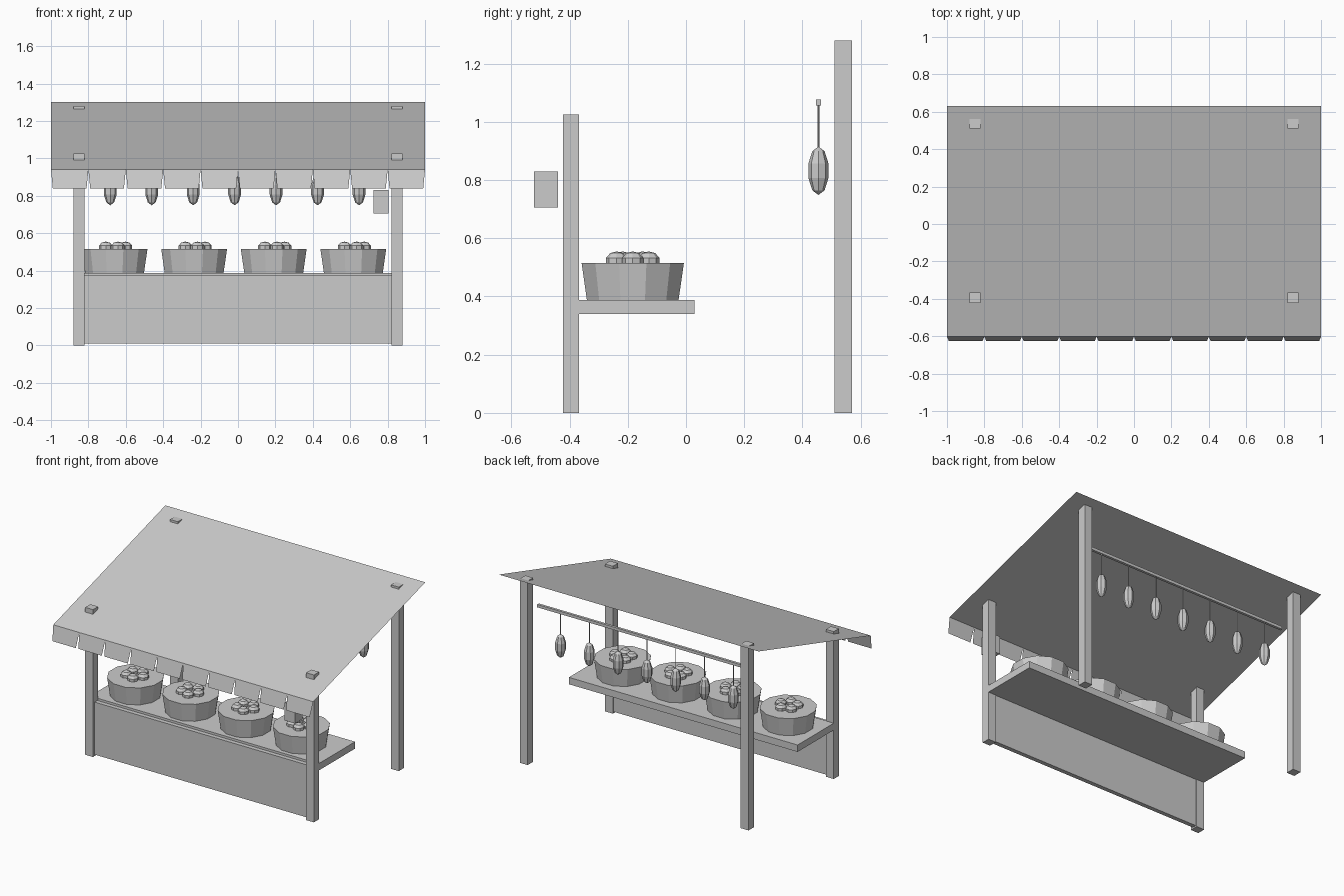
import bpy, bmesh
from math import pi, cos, sin
from mathutils import Matrix

if "Cube" in bpy.data.objects:
    bpy.data.objects.remove(bpy.data.objects["Cube"])


def finish(name, bm):
    me = bpy.data.meshes.new(name)
    bm.to_mesh(me)
    bm.free()
    ob = bpy.data.objects.new(name, me)
    bpy.context.collection.objects.link(ob)
    return ob


def box(name, x0, x1, y0, y1, z0, z1):
    bm = bmesh.new()
    m = Matrix.Translation(((x0 + x1) / 2, (y0 + y1) / 2, (z0 + z1) / 2))
    m = m @ Matrix.Diagonal((x1 - x0, y1 - y0, z1 - z0, 1))
    bmesh.ops.create_cube(bm, size=1, matrix=m)
    return finish(name, bm)


def add_cone(bm, sides, r_bottom, r_top, x, y, z0, z1, turn=0):
    m = Matrix.Translation((x, y, (z0 + z1) / 2)) @ Matrix.Rotation(turn, 4, 'Z')
    bmesh.ops.create_cone(bm, cap_ends=True, segments=sides, radius1=r_bottom,
                          radius2=r_top, depth=z1 - z0, matrix=m)


def add_ball(bm, x, y, z, r, rz):
    m = Matrix.Translation((x, y, z)) @ Matrix.Diagonal((r, r, rz, 1))
    bmesh.ops.create_uvsphere(bm, u_segments=8, v_segments=5, radius=1, matrix=m)


# posts, poking slightly through the canopy
for side, s in (("left", -1), ("right", 1)):
    x = 0.85 * s
    box("front_post_" + side, x - 0.03, x + 0.03, -0.423, -0.367, 0, 1.025)
    box("back_post_" + side, x - 0.03, x + 0.03, 0.51, 0.57, 0, 1.28)

# counter and its front panel
box("counter_shelf", -0.88, 0.88, -0.37, 0.03, 0.34, 0.388)
box("front_panel", -0.82, 0.82, -0.405, -0.375, 0.01, 0.375)

# sloping cloth canopy, a single sheet
bm = bmesh.new()
bm.faces.new([bm.verts.new(c) for c in (
    (-1, -0.602, 0.94), (1, -0.602, 0.94), (1, 0.63, 1.30), (-1, 0.63, 1.30))])
finish("canopy", bm)

# valance of ten tapered flaps
bm = bmesh.new()
for i in range(10):
    x = -1 + 0.2 * i
    bm.faces.new([bm.verts.new(c) for c in (
        (x, -0.602, 0.94), (x + 0.01, -0.626, 0.838),
        (x + 0.19, -0.626, 0.838), (x + 0.2, -0.602, 0.94))])
finish("valance_flaps", bm)

# baskets with five fruits each
for i in range(4):
    x, y = -0.66 + 0.4255 * i, -0.183
    bm = bmesh.new()
    add_cone(bm, 12, 0.163, 0.182, x, y, 0.388, 0.515, pi / 12)
    finish(f"basket_{i + 1}", bm)
    bm = bmesh.new()
    for k in range(5):
        a = 2 * pi * k / 5
        add_ball(bm, x + 0.058 * cos(a), y + 0.058 * sin(a), 0.523, 0.038, 0.032)
    finish(f"fruits_{i + 1}", bm)

# hanging rail with seven strung goods
box("hanging_rail", -0.82, 0.82, 0.446, 0.464, 1.057, 1.077)
for i in range(7):
    x = -0.683 + 0.2217 * i
    bm = bmesh.new()
    add_cone(bm, 5, 0.003, 0.003, x, 0.455, 0.91, 1.06)
    finish(f"string_{i + 1}", bm)
    bm = bmesh.new()
    add_ball(bm, x, 0.455, 0.832, 0.036, 0.083)
    finish(f"hanging_good_{i + 1}", bm)

# box lantern beside the front right post
box("lantern", 0.725, 0.805, -0.522, -0.44, 0.705, 0.83)
